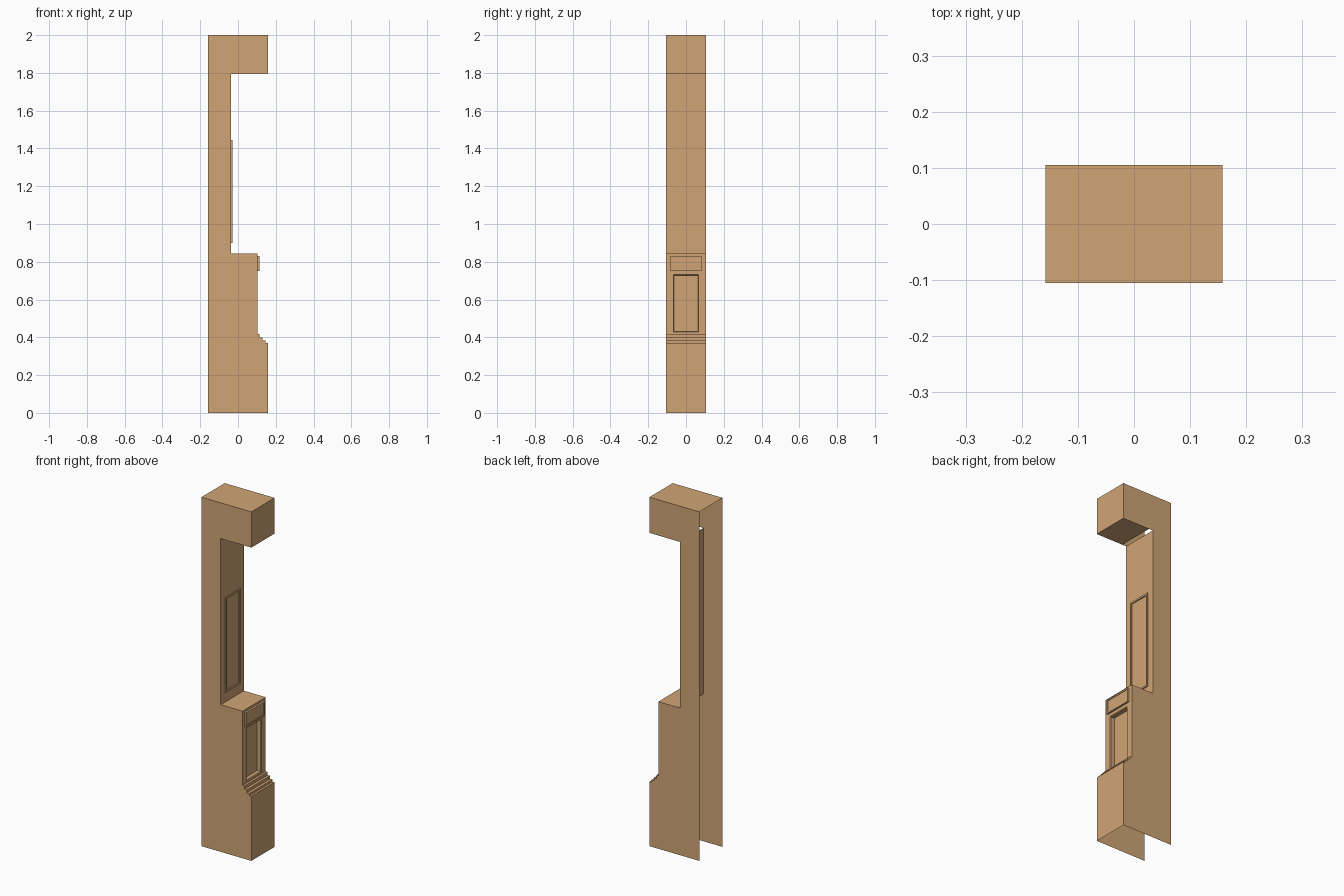
import bpy, bmesh

if "Cube" in bpy.data.objects:
    bpy.data.objects.remove(bpy.data.objects["Cube"])

wood = bpy.data.materials.new("tan_wood")
wood.diffuse_color = (0.63, 0.375, 0.18, 1)
wood.use_nodes = True
wood.node_tree.nodes["Principled BSDF"].inputs["Base Color"].default_value = wood.diffuse_color
HW = 0.105          # half width in y
BACK = -0.158       # open back plane
WALL = -0.036       # upper wall panel plane


def finish(bm, name):
    me = bpy.data.meshes.new(name)
    bm.to_mesh(me)
    bm.free()
    me.materials.append(wood)
    ob = bpy.data.objects.new(name, me)
    bpy.context.collection.objects.link(ob)
    return ob


def nested_panel(name, rings):
    """Face +x: rectangles (x, half width, z0, z1) bridged in order, last one filled."""
    bm = bmesh.new()
    loops = [[bm.verts.new((x, y, z)) for y, z in ((-h, a), (h, a), (h, b), (-h, b))]
             for x, h, a, b in rings]
    for o, i in zip(loops, loops[1:]):
        for k in range(4):
            n = (k + 1) % 4
            bm.faces.new((o[k], o[n], i[n], i[k]))
    bm.faces.new(loops[-1])
    return finish(bm, name)


def strip(name, pts):
    """Sheet across the width following (x, z) points."""
    bm = bmesh.new()
    rows = [(bm.verts.new((x, -HW, z)), bm.verts.new((x, HW, z))) for x, z in pts]
    for (a, b), (c, d) in zip(rows, rows[1:]):
        bm.faces.new((a, b, d, c))
    return finish(bm, name)


# stepped base front, the ledge and the overhanging head
base = [(0.158, 0), (0.158, 0.37), (0.146, 0.37), (0.146, 0.383), (0.13, 0.383),
        (0.13, 0.40), (0.115, 0.40), (0.115, 0.418), (0.102, 0.418)]
ledge = [(0.102, 0.843), (WALL, 0.843)]
head = [(WALL + 0.025, 1.795), (0.158, 1.795), (0.158, 2.0), (BACK, 2.0)]
strip("stepped_base", base)
strip("ledge", ledge)
strip("head", head)

# flat side walls; back and bottom stay open
for name, y in (("front_side", -HW), ("rear_side", HW)):
    outline = [(BACK, 0)] + base + ledge + [(WALL, 1.795)] + head[1:]
    bm = bmesh.new()
    f = bm.faces.new([bm.verts.new((x, y, z)) for x, z in outline])
    f.normal_update()
    if y > 0:
        f.normal_flip()
    bmesh.ops.triangulate(bm, faces=[f])
    finish(bm, name)

# lower front with recessed panel
nested_panel("recessed_front", [
    (0.102, HW, 0.418, 0.843), (0.102, 0.067, 0.428, 0.732),
    (0.098, 0.063, 0.432, 0.728), (0.077, 0.063, 0.432, 0.728)])

# small raised plate above the recess
nested_panel("upper_plate", [
    (0.102, 0.083, 0.75, 0.83), (0.113, 0.083, 0.75, 0.83),
    (0.113, 0.075, 0.758, 0.822), (0.110, 0.075, 0.758, 0.822)])

# upper wall with thin raised frame
nested_panel("upper_wall", [
    (WALL, HW, 0.843, 1.795), (WALL, 0.068, 0.90, 1.445),
    (WALL + 0.006, 0.068, 0.90, 1.445), (WALL + 0.006, 0.058, 0.91, 1.435),
    (WALL, 0.058, 0.91, 1.435)])
